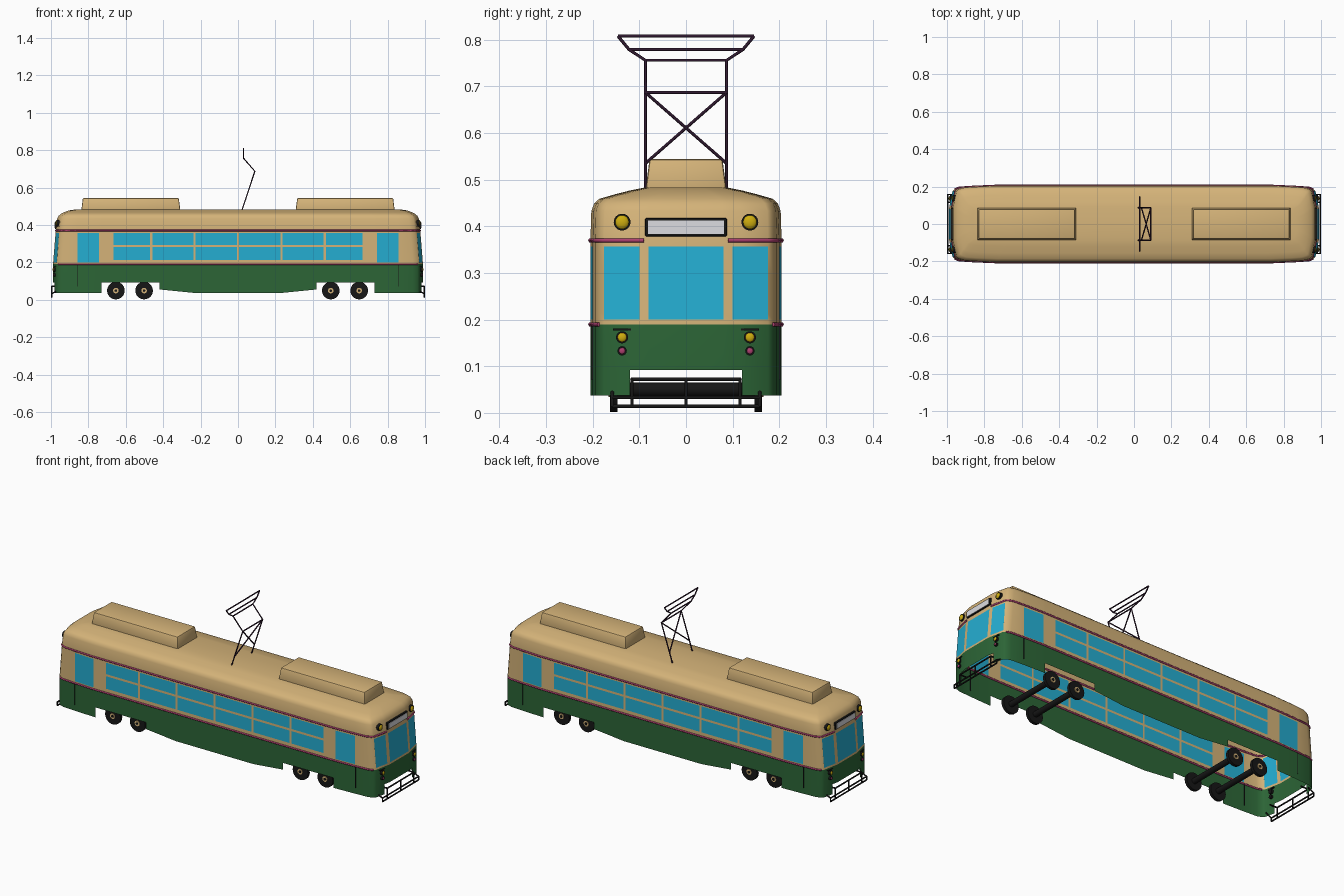
import bpy, bmesh, math
from mathutils import Vector

if "Cube" in bpy.data.objects:
    bpy.data.objects.remove(bpy.data.objects["Cube"])


def material(name, rgb):
    m = bpy.data.materials.new(name)
    m.use_nodes = True
    m.diffuse_color = (*rgb, 1)
    m.node_tree.nodes["Principled BSDF"].inputs["Base Color"].default_value = (*rgb, 1)
    return m


CREAM = material("cream paint", (0.66, 0.45, 0.19))
GREEN = material("green paint", (0.025, 0.13, 0.037))
GLASS = material("blue glass", (0.018, 0.42, 0.64))
PINK = material("pink trim", (0.42, 0.05, 0.16))
BLACK = material("black metal", (0.008, 0.008, 0.008))
PURPLE = material("dark purple metal", (0.03, 0.01, 0.03))
YELLOW = material("yellow lamp", (0.62, 0.42, 0.005))
WHITE = material("sign white", (0.72, 0.72, 0.75))


def finish(name, bm, mats, angle=35):
    me = bpy.data.meshes.new(name)
    bm.to_mesh(me)
    bm.free()
    ob = bpy.data.objects.new(name, me)
    bpy.context.collection.objects.link(ob)
    for m in mats:
        me.materials.append(m)
    bpy.ops.object.select_all(action='DESELECT')
    ob.select_set(True)
    bpy.context.view_layer.objects.active = ob
    bpy.ops.object.shade_smooth_by_angle(angle=math.radians(angle))
    return ob


def box(name, loc, size, mat, bevel=0.0, taper=1.0):
    bm = bmesh.new()
    bmesh.ops.create_cube(bm, size=1)
    for v in bm.verts:
        k = taper if v.co.z > 0 else 1
        v.co = Vector(loc) + Vector((v.co.x * (size[0] - (1 - k) * size[1]),
                                     v.co.y * size[1] * k, v.co.z * size[2]))
    if bevel:
        bmesh.ops.bevel(bm, geom=bm.edges[:], offset=bevel, segments=2,
                        profile=0.5, affect='EDGES')
    return finish(name, bm, [mat])


def disc(name, loc, axis, radius, depth, mat, sides=24):
    bm = bmesh.new()
    bmesh.ops.create_cone(bm, cap_ends=True, segments=sides, radius1=radius,
                          radius2=radius, depth=depth)
    turn = Vector((0, 0, 1)).rotation_difference(Vector(axis)).to_matrix()
    for v in bm.verts:
        v.co = turn @ v.co + Vector(loc)
    return finish(name, bm, [mat])


def dome(name, loc, radius, mat):
    bm = bmesh.new()
    bmesh.ops.create_uvsphere(bm, u_segments=16, v_segments=10, radius=radius)
    for v in bm.verts:
        v.co = Vector((v.co.x * 0.5, v.co.y, v.co.z)) + Vector(loc)
    return finish(name, bm, [mat], 80)


def tubes(name, paths, radius, mat):
    cu = bpy.data.curves.new(name, 'CURVE')
    cu.dimensions = '3D'
    cu.bevel_depth = radius
    cu.bevel_resolution = 1
    cu.use_fill_caps = True
    for pts in paths:
        sp = cu.splines.new('POLY')
        sp.points.add(len(pts) - 1)
        for p, co in zip(sp.points, pts):
            p.co = (*co, 1)
    cu.materials.append(mat)
    ob = bpy.data.objects.new(name, cu)
    bpy.context.collection.objects.link(ob)


# Body plan: one quarter outline, mirrored into a full ring
SIDE_X = [0.006, 0.227, 0.238, 0.42, 0.458, 0.47, 0.666, 0.73, 0.742]
CORNER = [(0.858, 0.2), (0.915, 0.195), (0.94, 0.186), (0.95, 0.176),
          (0.962, 0.12), (0.966, 0.1), (0.969, 0.08)]
QUARTER = [(x, 0.205) for x in SIDE_X] + CORNER
PANES = [(0.006, 0.227), (0.238, 0.458), (0.47, 0.666)]


def lean(x, z):
    # The ends lean inward above the waist
    if abs(x) < 0.9:
        return x
    t = min(max((z - 0.19) / 0.25, 0), 1)
    return x + math.copysign(0.02 * (1 - t), x)


def end_x(y, z):
    y = abs(y)
    for (xa, ya), (xb, yb) in zip(CORNER, CORNER[1:]):
        if yb <= y <= ya:
            return lean(xa + (xb - xa) * (ya - y) / (ya - yb), z)
    return lean(CORNER[-1][0], z)


ring = (QUARTER + [(x, -y) for x, y in QUARTER[::-1]]
        + [(-x, -y) for x, y in QUARTER] + [(-x, y) for x, y in QUARTER[::-1]])
wall = [0.037, 0.092, 0.19, 0.2, 0.213, 0.282, 0.294, 0.357, 0.37]
rows = [(z, 0, 0) for z in wall] + [
    (0.433, 0.002, 0.002), (0.449, 0.008, 0.01), (0.459, 0.019, 0.022),
    (0.468, 0.05, 0.04), (0.477, 0.085, 0.062), (0.483, 0.115, 0.1)]


def is_glass(c):
    x, y, z = abs(c.x), abs(c.y), c.z
    if not 0.2 < z < 0.357:
        return False
    if x > 0.945:
        return y < 0.08 or 0.1 < y < 0.175
    if 0.742 < x < 0.858:
        return True
    return z > 0.213 and not 0.282 < z < 0.294 and any(a < x < b for a, b in PANES)


# Body shell: open below, with wheel arches and end openings
bm = bmesh.new()
grid = [[bm.verts.new((lean(x, z) * (1 - ix / 0.97), y * (1 - iy / 0.205), z))
         for x, y in ring] for z, iy, ix in rows]
n = len(ring)
for low, high in zip(grid, grid[1:]):
    for i in range(n):
        j = (i + 1) % n
        c = (low[i].co + low[j].co + high[i].co + high[j].co) / 4
        arch = 0.42 < abs(c.x) < 0.73 or (abs(c.x) > 0.94 and abs(c.y) < 0.12)
        if c.z < 0.092 and arch:
            continue
        f = bm.faces.new((low[i], high[i], high[j], low[j]))
        f.material_index = 1 if c.z < 0.19 else 2 if is_glass(c) else 0
bm.faces.new(grid[-1][::-1])
for v in grid[0]:
    if abs(abs(v.co.x) - 0.42) < 0.001:
        v.co.z = 0.055
glass = [f for f in bm.faces if f.material_index == 2]
rim = bmesh.ops.inset_region(bm, faces=glass, thickness=0.004, depth=-0.003,
                             use_even_offset=True)
for f in rim["faces"]:
    f.material_index = 0
bmesh.ops.delete(bm, geom=[v for v in bm.verts if not v.link_faces], context='VERTS')
finish("body_shell", bm, [CREAM, GREEN, GLASS])

# Trim lines along both sides
for label, z, stop in (("upper_trim", 0.37, 0.09), ("lower_trim", 0.19, 0.18)):
    half = [(lean(x, z), y, z) for x, y in QUARTER if y > stop]
    if stop < 0.1:
        half.append((end_x(stop, z), stop, z))
    line = [(-x, y, z) for x, y, z in half[::-1]] + half
    tubes(label, [line, [(x, -y, z) for x, y, z in line]], 0.005, PINK)

# Roof equipment housings
for sx in (-1, 1):
    box("roof_housing", (sx * 0.573, 0, 0.51), (0.53, 0.174, 0.068), CREAM, 0.006, 0.9)

for sx in (-1, 1):
    # Destination sign
    x = end_x(0, 0.4)
    box("sign_frame", (sx * (x - 0.002), 0, 0.398), (0.018, 0.176, 0.04), BLACK, 0.004)
    box("sign_panel", (sx * (x + 0.006), 0, 0.398), (0.006, 0.162, 0.029), WHITE)
    # Head lamps, tail lamps and vents
    for sy in (-1, 1):
        y = sy * 0.137
        for label, z, r, mat in (("head_lamp", 0.409, 0.015, YELLOW),
                                 ("low_lamp", 0.162, 0.01, YELLOW),
                                 ("tail_lamp", 0.133, 0.007, PINK)):
            x = end_x(y, z)
            disc(label + "_ring", (sx * x, y, z), (1, 0, 0), r + 0.003, 0.018, BLACK)
            dome(label, (sx * (x + 0.008), y, z), r, mat)
        box("vent", (sx * end_x(y, 0.178), y, 0.179), (0.012, 0.038, 0.004), BLACK)
        box("door_seam", (sx * 0.86, sy * 0.2, 0.13), (0.003, 0.005, 0.12), BLACK)
    # Safety guard below each end
    g = sx * 0.996
    bars = [[(g, -w, z), (g, w, z)] for w, z in ((0.116, 0.072), (0.158, 0.033), (0.158, 0.014))]
    bars += [[(g, y, 0.014), (g, y, 0.072)] for y in (-0.116, 0, 0.116)]
    bars += [[(g, y, 0.014), (g, y, 0.033), (sx * 0.96, y, 0.05)] for y in (-0.158, 0.158)]
    bars += [[(g, y, 0.072), (sx * 0.95, y, 0.072)] for y in (-0.116, 0.116)]
    tubes("safety_guard", bars, 0.004, BLACK)

# Wheel sets
for x in (-0.653, -0.502, 0.496, 0.648):
    disc("axle", (x, 0, 0.05), (0, 1, 0), 0.015, 0.3, BLACK, 16)
    for sy in (-1, 1):
        disc("wheel", (x, sy * 0.155, 0.049), (0, 1, 0), 0.047, 0.016, BLACK, 28)
        disc("wheel_hub", (x, sy * 0.164, 0.049), (0, 1, 0), 0.015, 0.005, CREAM, 16)
        disc("hub_cap", (x, sy * 0.167, 0.049), (0, 1, 0), 0.007, 0.005, BLACK, 12)

# Current collector
w = 0.087
frame = [[(0.09, -w, 0.687), (0.09, w, 0.687)], [(0.03, -w, 0.756), (0.03, w, 0.756)],
         [(0.03, -0.122, 0.779), (0.03, 0.122, 0.779)],
         [(0.03, -0.146, 0.808), (0.03, 0.146, 0.808)]]
for s in (-1, 1):
    frame.append([(0.02, s * w, 0.475), (0.09, s * w, 0.687), (0.03, s * w, 0.756),
                  (0.03, s * 0.122, 0.779), (0.03, s * 0.146, 0.808)])
    frame.append([(0.04, -s * w, 0.535), (0.09, s * w, 0.687)])
tubes("current_collector", frame, 0.0035, PURPLE)
